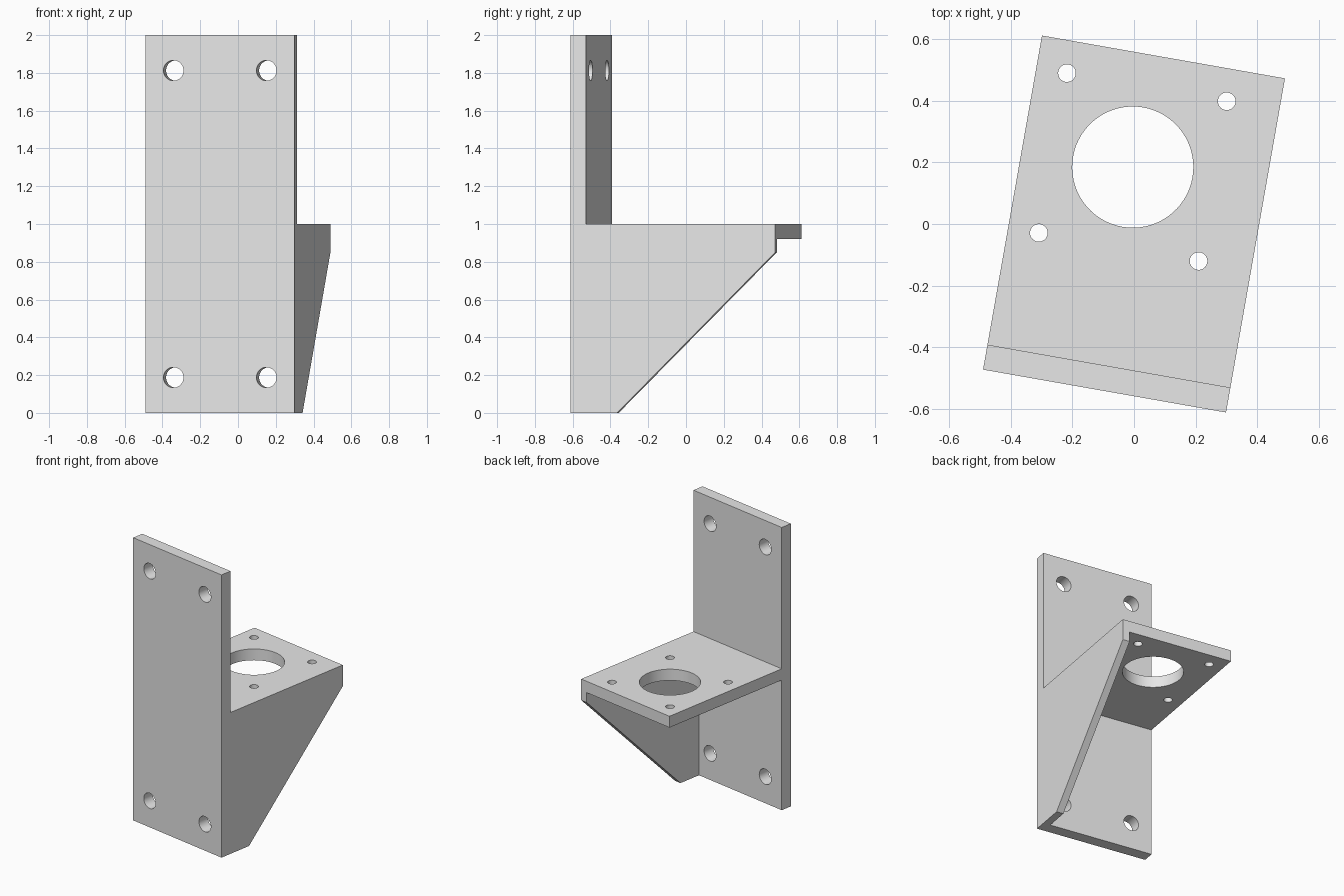
import bpy
import bmesh
import math
from mathutils import Matrix

cube = bpy.data.objects.get("Cube")
if cube:
    bpy.data.objects.remove(cube, do_unlink=True)

WIDTH, DEPTH, HEIGHT = 0.8, 1.1, 2.0
THICK, RIB, SHELF_TOP = 0.082, 0.05, 1.0
FRONT, BACK, RIGHT = -DEPTH / 2, DEPTH / 2, WIDTH / 2

grey = bpy.data.materials.new("plain grey")
grey.use_nodes = True
grey.diffuse_color = (0.8, 0.8, 0.8, 1)
grey.node_tree.nodes["Principled BSDF"].inputs["Base Color"].default_value = (0.8, 0.8, 0.8, 1)


def add_object(name, bm):
    bmesh.ops.recalc_face_normals(bm, faces=bm.faces)
    mesh = bpy.data.meshes.new(name)
    bm.to_mesh(mesh)
    bm.free()
    obj = bpy.data.objects.new(name, mesh)
    bpy.context.collection.objects.link(obj)
    return obj


def side_profile(name, points, x0, x1):
    """Extrude a (y, z) outline from x0 to x1."""
    bm = bmesh.new()
    face = bm.faces.new([bm.verts.new((x0, y, z)) for y, z in points])
    new = bmesh.ops.extrude_face_region(bm, geom=[face])["geom"]
    verts = [v for v in new if isinstance(v, bmesh.types.BMVert)]
    bmesh.ops.translate(bm, vec=(x1 - x0, 0, 0), verts=verts)
    return add_object(name, bm)


def drill(holes, tilt):
    """One mesh holding all the round cutters that share a direction."""
    bm = bmesh.new()
    for centre, radius in holes:
        matrix = Matrix.Translation(centre) @ Matrix.Rotation(tilt, 4, "X")
        bmesh.ops.create_cone(bm, cap_ends=True, segments=64, radius1=radius,
                              radius2=radius, depth=0.24, matrix=matrix)
    return add_object("hole_cutter", bm)


def combine(body, tool, operation):
    tool.hide_render = True
    mod = body.modifiers.new(operation.lower(), "BOOLEAN")
    mod.operation, mod.solver, mod.object = operation, "EXACT", tool
    bpy.ops.object.select_all(action="DESELECT")
    body.select_set(True)
    bpy.context.view_layer.objects.active = body
    bpy.ops.object.modifier_apply(modifier=mod.name)
    bpy.data.objects.remove(tool, do_unlink=True)


# Upright mounting plate and shelf as one T-shaped section
inner, under = FRONT + THICK, SHELF_TOP - 0.08
bracket = side_profile("bracket", [
    (FRONT, 0), (inner, 0), (inner, under), (BACK, under), (BACK, SHELF_TOP),
    (inner, SHELF_TOP), (inner, HEIGHT), (FRONT, HEIGHT)], -RIGHT, RIGHT)

# Sloping side rib under the shelf
rib = side_profile("side_rib", [
    (FRONT, 0), (FRONT + 0.25, 0), (BACK, 0.85), (BACK, SHELF_TOP),
    (FRONT, SHELF_TOP)], RIGHT - RIB, RIGHT)
combine(bracket, rib, "UNION")

# Four mounting holes through the plate
plate_holes = [((x, FRONT + THICK / 2, z), 0.054)
               for x in (-0.25, 0.25) for z in (0.1875, HEIGHT - 0.1875)]
combine(bracket, drill(plate_holes, math.pi / 2), "DIFFERENCE")

# Large bore and four bolt holes through the shelf
cx, cy, spread = -0.036, 0.181, 0.263
shelf_holes = [((cx, cy, SHELF_TOP), 0.1965)]
shelf_holes += [((cx + sx * spread, cy + sy * spread, SHELF_TOP), 0.0285)
                for sx in (-1, 1) for sy in (-1, 1)]
combine(bracket, drill(shelf_holes, 0), "DIFFERENCE")

# Finish: colour, shading and the slight turn of the whole bracket
bracket.data.materials.clear()
bracket.data.materials.append(grey)
for poly in bracket.data.polygons:
    poly.material_index = 0
bpy.ops.object.shade_smooth_by_angle(angle=math.radians(30))
bracket.rotation_euler.z = math.radians(-10)
